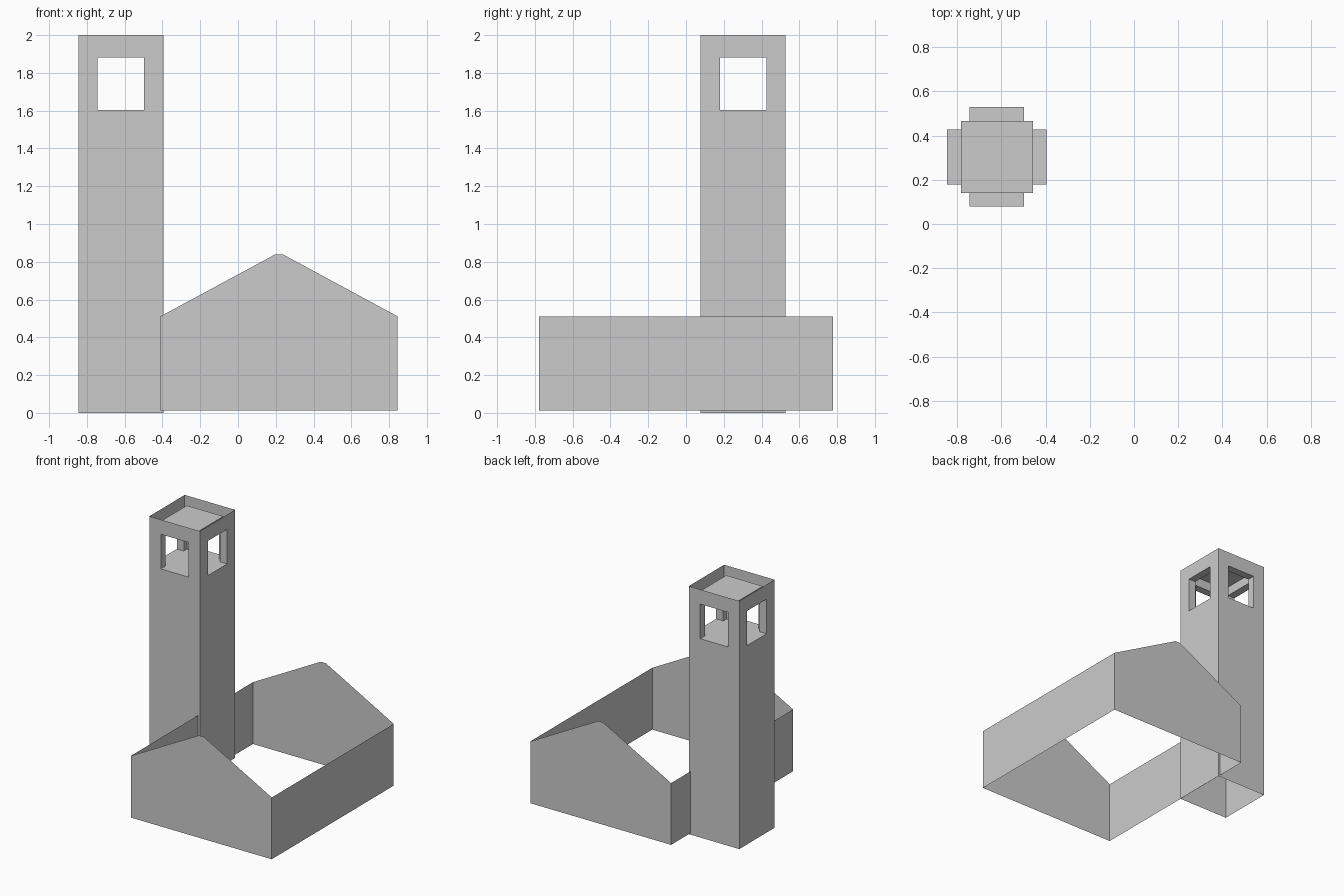
import bpy, bmesh
from math import pi
from mathutils import Matrix, Vector

if "Cube" in bpy.data.objects:
    bpy.data.objects.remove(bpy.data.objects["Cube"])


def finish(bm, name, location=(0, 0, 0)):
    bmesh.ops.remove_doubles(bm, verts=bm.verts, dist=1e-5)
    mesh = bpy.data.meshes.new(name)
    bm.to_mesh(mesh)
    bm.free()
    obj = bpy.data.objects.new(name, mesh)
    obj.location = location
    bpy.context.collection.objects.link(obj)
    return obj


def face(bm, pts, m=Matrix()):
    return bm.faces.new([bm.verts.new(m @ Vector(p)) for p in pts])


def pierced_wall(bm, m, d, z0, z1, flip=False):
    """Wall at y = -d with the window opening left out."""
    outer = [(-d, z0), (d, z0), (d, z1), (-d, z1)]
    for i in range(4):
        j = (i + 1) % 4
        quad = [outer[i], outer[j], WINDOW[j], WINDOW[i]]
        if flip:
            quad.reverse()
        face(bm, [(x, -d, z) for x, z in quad], m)


HALF, INNER = 0.225, 0.1625       # outer shaft and belfry room half widths
W, Z0, Z1 = 0.1235, 1.603, 1.882  # window half width, sill, head
CEILING = 1.955
WINDOW = [(-W, Z0), (W, Z0), (W, Z1), (-W, Z1)]
CENTRE = (-0.62, 0.303, 0)

# Tower shaft: four thin walls, open at top and bottom, each with a window
shaft = bmesh.new()
room = bmesh.new()
reveals = bmesh.new()
for k in range(4):
    m = Matrix.Rotation(k * pi / 2, 4, 'Z')
    pierced_wall(shaft, m, HALF, 0, 2)
    # Belfry room walls, set inside the shaft
    pierced_wall(room, m, INNER, Z0, CEILING, flip=True)
    # Window reveals joining the two
    for i in range(4):
        (xa, za), (xb, zb) = WINDOW[i], WINDOW[(i + 1) % 4]
        face(reveals, [(xa, -HALF, za), (xb, -HALF, zb),
                       (xb, -INNER, zb), (xa, -INNER, za)], m)

# Belfry floor and ceiling
for z in (Z0, CEILING):
    face(room, [(-INNER, -INNER, z), (INNER, -INNER, z),
                (INNER, INNER, z), (-INNER, INNER, z)])

finish(shaft, "tower_shaft", CENTRE)
finish(room, "belfry_room", CENTRE)
finish(reveals, "window_reveals", CENTRE)

# Hall: two gable walls and two low side walls, no roof or floor
XL, XR, Y, BASE, EAVE, RIDGE = -0.411, 0.845, 0.777, 0.013, 0.511, 0.838
gable = [(XL, BASE), (XR, BASE), (XR, EAVE), (0.24, RIDGE), (0.195, RIDGE), (XL, EAVE)]
hall = bmesh.new()
face(hall, [(x, -Y, z) for x, z in gable])
face(hall, [(x, Y, z) for x, z in reversed(gable)])
for x, s in ((XL, -1), (XR, 1)):
    face(hall, [(x, -s * Y, BASE), (x, s * Y, BASE), (x, s * Y, EAVE), (x, -s * Y, EAVE)])
finish(hall, "hall_walls")
